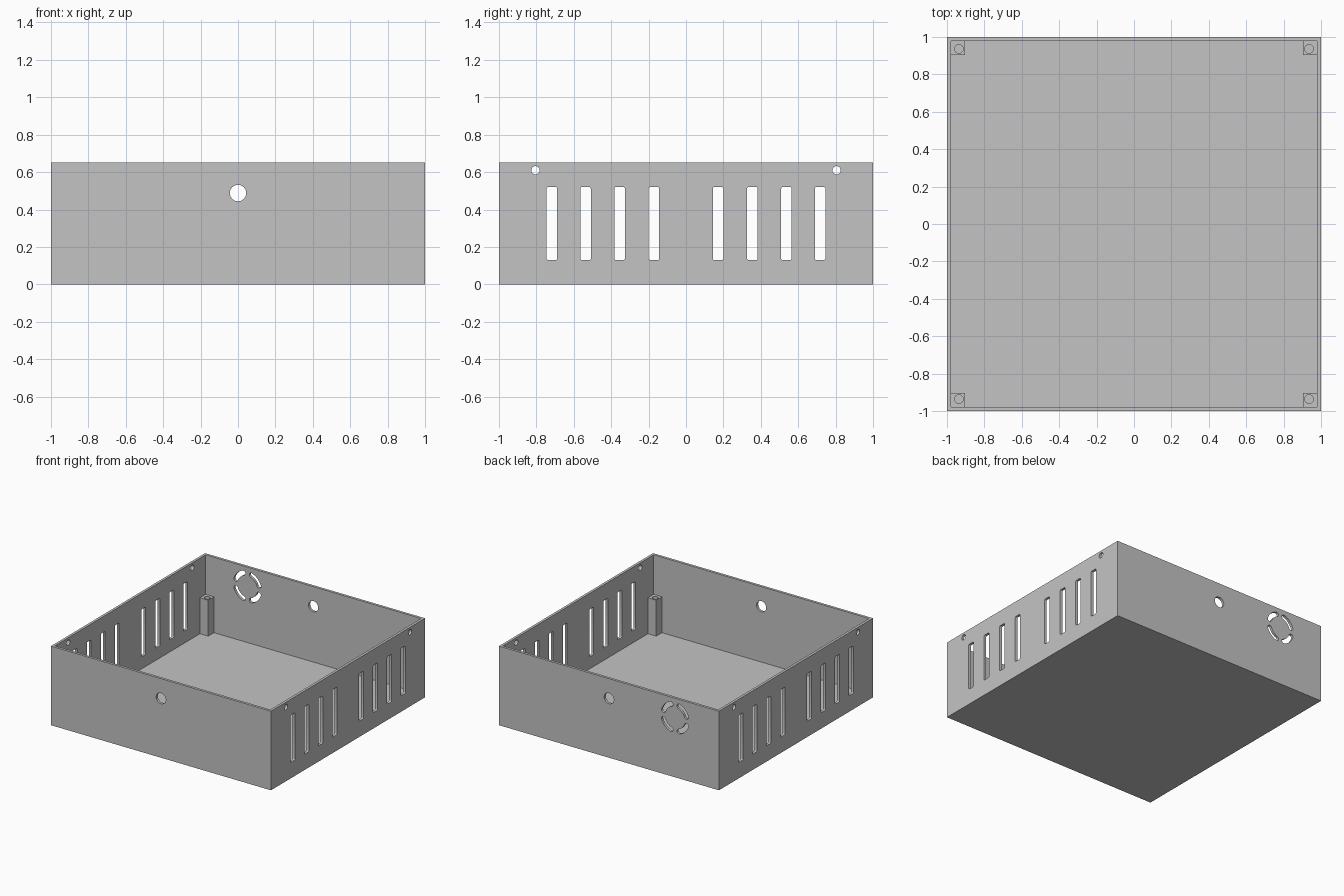
import bpy, bmesh
from math import sin, cos, pi, radians

W, H, T = 1.0, 0.65, 0.03          # half width, height, wall thickness
POST_TOP = 0.325

if "Cube" in bpy.data.objects:
    bpy.data.objects.remove(bpy.data.objects["Cube"], do_unlink=True)

grey = bpy.data.materials.new("plain grey")
grey.use_nodes = True
colour = (0.55, 0.55, 0.55, 1)
grey.diffuse_color = colour
grey.node_tree.nodes["Principled BSDF"].inputs["Base Color"].default_value = colour


def finish(name, bm):
    bmesh.ops.recalc_face_normals(bm, faces=bm.faces)
    mesh = bpy.data.meshes.new(name)
    bm.to_mesh(mesh)
    bm.free()
    mesh.materials.append(grey)
    ob = bpy.data.objects.new(name, mesh)
    bpy.context.collection.objects.link(ob)
    return ob


def prism(bm, outline, place, lo, hi):
    """Closed prism: place(u, v, depth) maps the outline into the model."""
    a, b = [[bm.verts.new(place(u, v, d)) for u, v in outline] for d in (lo, hi)]
    bm.faces.new(a)
    bm.faces.new(b)
    for i in range(len(a)):
        j = (i + 1) % len(a)
        bm.faces.new((a[i], a[j], b[j], b[i]))


def arc(u, v, r, start, end, n):
    steps = [radians(start + (end - start) * i / n) for i in range(n + 1)]
    return [(u + r * cos(t), v + r * sin(t)) for t in steps]


def circle(u, v, r, n=32):
    return arc(u, v, r, 0, 360, n)[:-1]


def rounded_slot(u, w, z0, z1, r=0.008):
    corners = [(u + w - r, z1 - r), (u - w + r, z1 - r),
               (u - w + r, z0 + r), (u + w - r, z0 + r)]
    return [p for i, c in enumerate(corners) for p in arc(*c, r, 90 * i, 90 * i + 90, 4)]


def curved_slot(u, v, r, w, mid, half):
    """Ring segment with round ends."""
    a, b = mid - half, mid + half
    end = lambda t: (u + r * cos(radians(t)), v + r * sin(radians(t)))
    return (arc(u, v, r + w, a, b, 12) + arc(*end(b), w, b, b + 180, 8)[1:-1]
            + arc(u, v, r - w, b, a, 12) + arc(*end(a), w, a + 180, a + 360, 8)[1:-1])


def cut(ob, cutter):
    mod = ob.modifiers.new("openings", 'BOOLEAN')
    mod.operation, mod.solver, mod.object = 'DIFFERENCE', 'EXACT', cutter
    bpy.ops.object.select_all(action='DESELECT')
    bpy.context.view_layer.objects.active = ob
    ob.select_set(True)
    bpy.ops.object.modifier_apply(modifier=mod.name)
    bpy.ops.object.shade_smooth_by_angle(angle=radians(30))
    bpy.data.objects.remove(cutter, do_unlink=True)


def square(u, v, h):
    return [(u - h, v - h), (u + h, v - h), (u + h, v + h), (u - h, v + h)]


upright = lambda u, v, d: (u, v, d)

# Open tray: block with its top inset and pushed down to the floor
bm = bmesh.new()
prism(bm, square(0, 0, W), upright, 0, H)
bmesh.ops.recalc_face_normals(bm, faces=bm.faces)
top = max(bm.faces, key=lambda f: f.calc_center_median().z)
bmesh.ops.inset_region(bm, faces=[top], thickness=T)
down = bmesh.ops.extrude_face_region(bm, geom=[top])["geom"]
bmesh.ops.translate(bm, vec=(0, 0, T - H),
                    verts=[g for g in down if isinstance(g, bmesh.types.BMVert)])
if top.is_valid:
    bmesh.ops.delete(bm, geom=[top], context='FACES_ONLY')
case = finish("case", bm)

# Wall openings
bm = bmesh.new()
lo, hi = W - T - 0.02, W + 0.02
for s in (-1, 1):
    side = lambda u, v, d: (s * d, u, v)
    end = lambda u, v, d: (u, s * d, v)
    for m in (-1, 1):
        for y in (0.172, 0.355, 0.537, 0.717):        # side vents
            prism(bm, rounded_slot(m * y, 0.028, 0.13, 0.52), side, lo, hi)
        prism(bm, circle(m * 0.805, 0.61, 0.022), side, lo, hi)   # lid screws
    prism(bm, circle(0, 0.488, 0.044), end, lo, hi)   # cable holes
    if s > 0:                                         # fan grille in the back
        for k in range(4):
            prism(bm, curved_slot(-0.6, 0.488, 0.11, 0.019, 45 + 90 * k, 26), end, lo, hi)
cut(case, finish("wall_cutter", bm))

# Corner posts with screw holes, set slightly into the walls and floor
posts, holes = bmesh.new(), bmesh.new()
for x in (-1, 1):
    for y in (-1, 1):
        prism(posts, square(x * 0.942, y * 0.942, 0.038), upright, T - 0.01, POST_TOP)
        prism(holes, circle(x * 0.936, y * 0.936, 0.023), upright, T + 0.005, POST_TOP + 0.05)
cut(finish("corner_posts", posts), finish("post_cutter", holes))
